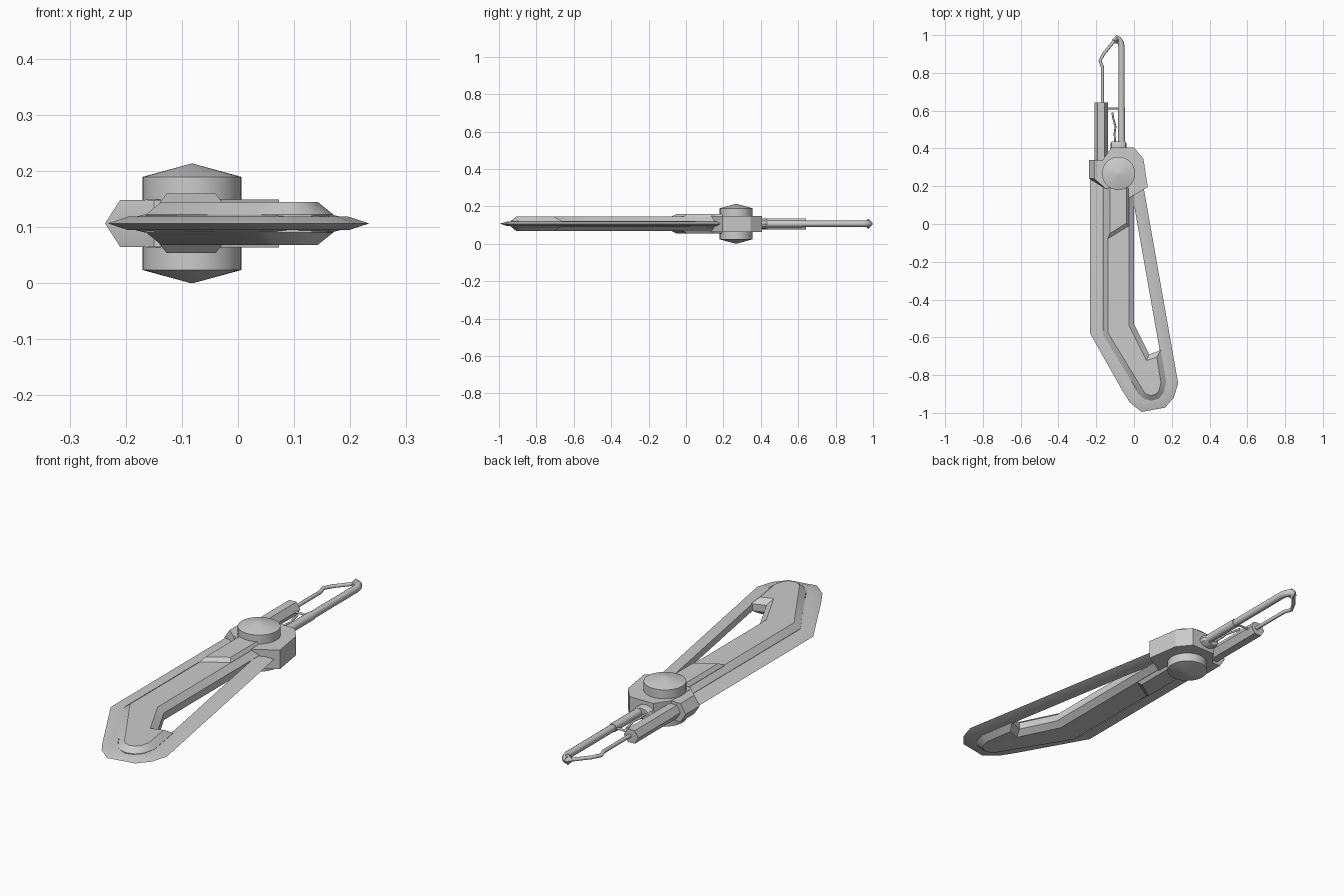
import bpy, bmesh, math
from mathutils import Vector

if "Cube" in bpy.data.objects:
    bpy.data.objects.remove(bpy.data.objects["Cube"])

ZC = 0.1065  # mid-height of the symmetric model
grey = bpy.data.materials.new("grey")
grey.diffuse_color = (0.6, 0.6, 0.6, 1)
grey.use_nodes = True
grey.node_tree.nodes["Principled BSDF"].inputs["Base Color"].default_value = grey.diffuse_color


def finish(obj, angle=30):
    obj.data.materials.append(grey)
    bpy.ops.object.select_all(action='DESELECT')
    obj.select_set(True)
    bpy.context.view_layer.objects.active = obj
    bpy.ops.object.shade_smooth_by_angle(angle=math.radians(angle))


def loft(name, rings):
    """Skin a list of equal-length closed rings and cap both ends."""
    bm = bmesh.new()
    loops = [[bm.verts.new(p) for p in ring] for ring in rings]
    n = len(loops[0])
    for a, b in zip(loops, loops[1:]):
        for i in range(n):
            bm.faces.new((a[i], a[(i + 1) % n], b[(i + 1) % n], b[i]))
    bm.faces.new(loops[0])
    bm.faces.new(loops[-1])
    bmesh.ops.recalc_face_normals(bm, faces=bm.faces)
    me = bpy.data.meshes.new(name)
    bm.to_mesh(me)
    bm.free()
    obj = bpy.data.objects.new(name, me)
    bpy.context.collection.objects.link(obj)
    finish(obj)
    return obj


def inset(path, d, closed):
    """Mitred offset to the left of a 2D path."""
    pts = [Vector(p) for p in path]
    n, out = len(pts), []
    for i, p in enumerate(pts):
        dirs = []
        if closed or i > 0:
            dirs.append((p - pts[i - 1]).normalized())
        if closed or i < n - 1:
            dirs.append((pts[(i + 1) % n] - p).normalized())
        normals = [Vector((-t.y, t.x)) for t in dirs]
        m = sum(normals, Vector((0, 0))).normalized()
        out.append(p + m * (d / m.dot(normals[0])))
    return out


def slab(name, levels):
    """Stack outlines at heights measured from the mid-plane."""
    return loft(name, [[(p[0], p[1], ZC + h) for p in o] for o, h in levels])


def lathe_y(name, x, profile, sides, squash=1.0, turn=0.0):
    """Turned part along y; profile holds (y, radius) pairs."""
    angles = [math.tau * i / sides + turn for i in range(sides)]
    return loft(name, [[(x + r * math.cos(a), y, ZC + squash * r * math.sin(a))
                        for a in angles] for y, r in profile])


def tube(name, points, radius):
    cu = bpy.data.curves.new(name, 'CURVE')
    cu.dimensions = '3D'
    cu.bevel_depth = radius
    cu.bevel_resolution = 2
    cu.use_fill_caps = True
    sp = cu.splines.new('POLY')
    sp.points.add(len(points) - 1)
    for q, (x, y) in zip(sp.points, points):
        q.co = (x, y, ZC, 1)
    obj = bpy.data.objects.new(name, cu)
    bpy.context.collection.objects.link(obj)
    bpy.ops.object.select_all(action='DESELECT')
    obj.select_set(True)
    bpy.context.view_layer.objects.active = obj
    bpy.ops.object.convert(target='MESH')
    finish(bpy.context.object, 50)


# Sharp-edged rim that runs round the body and back up the open side
rim = [(-0.232, 0.25), (-0.232, -0.58), (-0.06, -0.885), (-0.022, -0.945),
       (0.04, -0.995), (0.165, -0.972), (0.21, -0.92), (0.234, -0.845), (0.041, 0.25)]
section = [(0, 0), (0.036, 0.012), (0.05, 0.012), (0.066, 0.016),
           (0.066, -0.016), (0.05, -0.012), (0.036, -0.012)]
lanes = [(inset(rim, d, False), h) for d, h in section]
loft("blade_rim", [[(o[i].x, o[i].y, ZC + h) for o, h in lanes]
                   for i in range(len(rim))])

# Bevelled body with a hooked lower end
body = [(-0.164, 0.25), (-0.164, -0.585), (0.028, -0.9), (0.052, -0.925),
        (0.09, -0.936), (0.13, -0.925), (0.157, -0.895), (0.17, -0.84),
        (0.142, -0.668), (0.08, -0.69), (0.0, -0.53), (0.0, 0.2)]
body_top = inset(body, 0.027, True)
slab("body", [(body_top, -0.038), (body, -0.016), (body, 0.016), (body_top, 0.038)])

# Raised neck on both faces of the body
neck = [(-0.14, 0.25), (-0.14, -0.08), (-0.028, -0.012), (-0.028, 0.25)]
neck_top = [(-0.127, 0.25), (-0.127, -0.05), (-0.04, 0.005), (-0.04, 0.25)]
slab("neck", [(neck_top, -0.053), (neck, -0.037), (neck, 0.037), (neck_top, 0.053)])

# Hub housing
housing = [(-0.165, 0.34), (-0.165, 0.2), (-0.03, 0.19), (-0.03, 0.135),
           (0.073, 0.195), (0.05, 0.345), (0.0, 0.405), (-0.12, 0.405)]
slab("hub_housing", [(housing, -0.043), (housing, 0.043)])


# Side bracket with a pointed outer edge
def bracket(x):
    return [(x, 0.34), (x, 0.24), (-0.15, 0.187), (-0.1, 0.187), (-0.1, 0.34)]


slab("side_bracket", [(bracket(-0.21), -0.042), (bracket(-0.237), 0),
                      (bracket(-0.21), 0.042)])

# Round pivot with shallow conical caps
ring = [(math.cos(math.tau * i / 32), math.sin(math.tau * i / 32)) for i in range(32)]


def circle(r):
    return [(-0.082 + r * c, 0.268 + r * s) for c, s in ring]


slab("pivot", [(circle(0.002), -0.1065), (circle(0.088), -0.083),
               (circle(0.088), 0.083), (circle(0.002), 0.1065)])

# Hexagonal barrel, collar and rod
lathe_y("barrel", -0.174, [(0.3, 0.036), (0.642, 0.036)], 6, 0.95)
lathe_y("rod_collar", -0.082, [(0.39, 0.043), (0.425, 0.043), (0.436, 0.036)], 12, 0.65)
tube("rod_sleeve", [(-0.066, 0.4), (-0.066, 0.62)], 0.0195)
tube("rod", [(-0.066, 0.4), (-0.066, 0.94), (-0.07, 0.96), (-0.08, 0.975),
             (-0.095, 0.982)], 0.0165)
lathe_y("rod_tip", -0.09, [(0.955, 0.01), (0.975, 0.027), (0.998, 0.004)], 4)

# Thin wires joining barrel and rod
tube("outer_wire", [(-0.167, 0.62), (-0.167, 0.83), (-0.18, 0.865), (-0.158, 0.905),
                    (-0.095, 0.98)], 0.0085)
tube("cross_bar", [(-0.15, 0.612), (-0.06, 0.612)], 0.005)
tube("inner_wire", [(-0.115, 0.59), (-0.11, 0.56), (-0.098, 0.515), (-0.103, 0.48),
                    (-0.1, 0.43)], 0.005)
